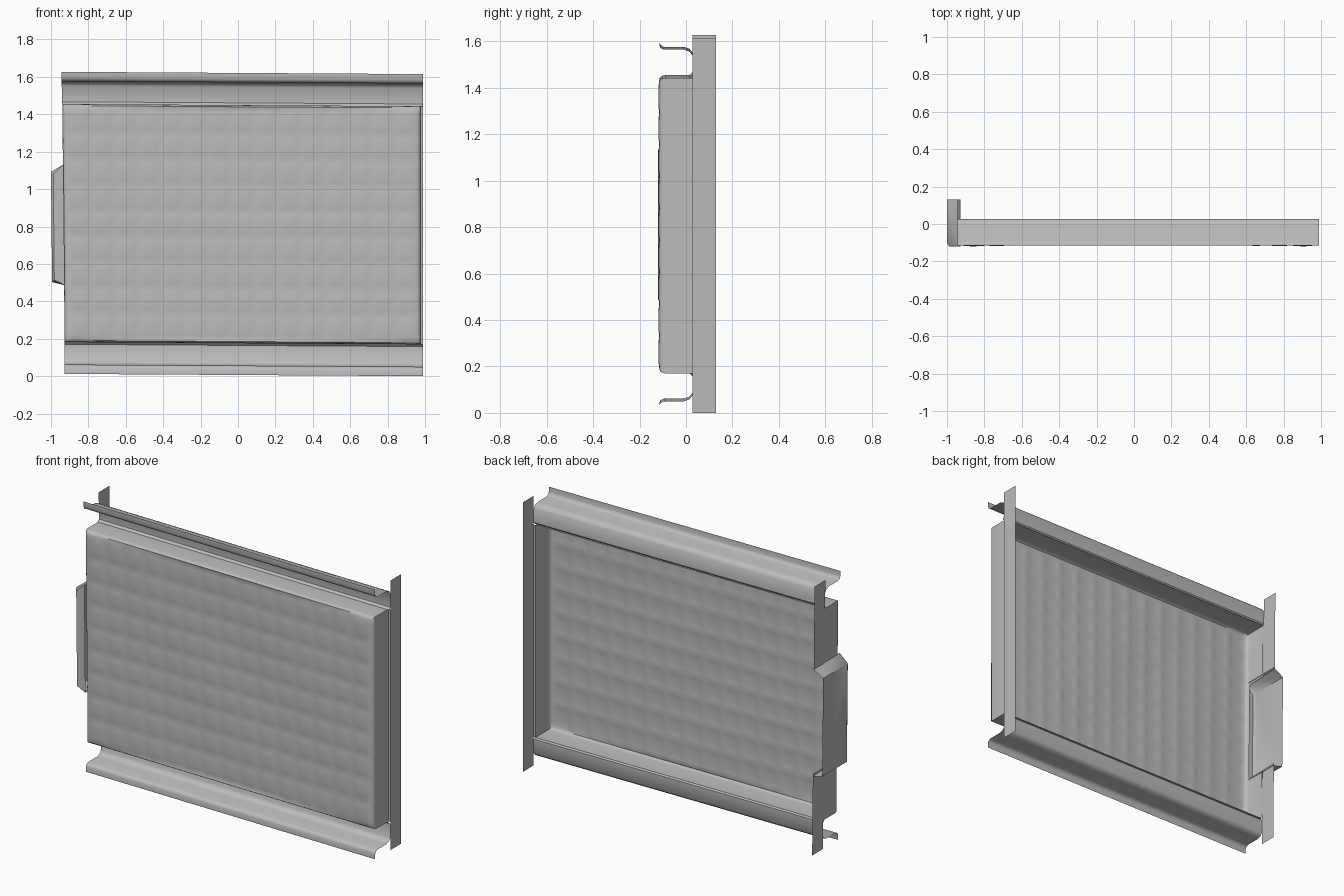
import bpy, bmesh, math

if "Cube" in bpy.data.objects:
    bpy.data.objects.remove(bpy.data.objects["Cube"])

GREY = (0.5, 0.5, 0.5, 1)
steel = bpy.data.materials.new("light grey metal")
steel.use_nodes = True
steel.diffuse_color = GREY
bsdf = steel.node_tree.nodes["Principled BSDF"]
bsdf.inputs["Base Color"].default_value = GREY
bsdf.inputs["Roughness"].default_value = 0.7

LEFT, RIGHT, FRONT, BACK, TOP = -0.935, 0.99, -0.115, 0.13, 1.615
PANEL_LOW, PANEL_HIGH = 0.17, 1.443
RECESS = 0.028


def finish(bm, name, angle=40):
    # Slightly out-of-square shape shared by every part
    for v in bm.verts:
        across = (RIGHT - v.co.x) / (RIGHT - LEFT)
        v.co.z += 0.012 * across
        v.co.x -= 0.016 * across * (v.co.z / TOP - 0.5)
    bmesh.ops.recalc_face_normals(bm, faces=bm.faces)
    mesh = bpy.data.meshes.new(name)
    bm.to_mesh(mesh)
    bm.free()
    mesh.materials.append(steel)
    obj = bpy.data.objects.new(name, mesh)
    bpy.context.collection.objects.link(obj)
    bpy.ops.object.select_all(action='DESELECT')
    obj.select_set(True)
    bpy.context.view_layer.objects.active = obj
    bpy.ops.object.shade_smooth_by_angle(angle=math.radians(angle))
    return obj


def sweep(name, profile, x0, x1, steps=12):
    """Sheet strip: a (y, z) profile carried along x."""
    bm = bmesh.new()
    rows = []
    for i in range(steps + 1):
        x = x0 + (x1 - x0) * i / steps
        rows.append([bm.verts.new((x, y, z)) for y, z in profile])
    for a, b in zip(rows, rows[1:]):
        for j in range(len(profile) - 1):
            bm.faces.new((a[j], a[j + 1], b[j + 1], b[j]))
    return finish(bm, name)


# Quilted tray panel: pillowed grid with a rounded rim and side walls
COLS, ROWS, SUB = 15, 9, 6
x0, x1 = LEFT + 0.02, RIGHT - 0.03
z0, z1 = PANEL_LOW + 0.018, PANEL_HIGH - 0.018
cx, cz = (x0 + x1) / 2, (z0 + z1) / 2
hx, hz = (x1 - x0) / 2, (z1 - z0) / 2
bm = bmesh.new()
bmesh.ops.create_grid(bm, x_segments=COLS * SUB, y_segments=ROWS * SUB, size=1)
for v in bm.verts:
    u, w = v.co.x, v.co.y
    pillow = abs(math.sin((u + 1) / 2 * COLS * math.pi)
                 * math.sin((w + 1) / 2 * ROWS * math.pi)) ** 0.5
    bow = 0.008 * (1 - u * u)
    ripple = 0.002 * math.sin(7 * u + 3 * w) * (1 - u * u) * (1 - w * w)
    v.co = (cx + hx * u, FRONT + bow - 0.005 * pillow + ripple, cz + hz * w)
edges = [e for e in bm.edges if e.is_boundary]
for grow, y in ((0.009, FRONT + 0.004), (0.015, FRONT + 0.012),
                (0.018, FRONT + 0.026), (0.018, RECESS)):
    new = bmesh.ops.extrude_edge_only(bm, edges=edges)["geom"]
    for v in (g for g in new if isinstance(g, bmesh.types.BMVert)):
        # Place each ring outside the front rectangle
        u = max(-1, min(1, (v.co.x - cx) / hx))
        w = max(-1, min(1, (v.co.z - cz) / hz))
        if abs(u) > 0.999:
            v.co.x = cx + math.copysign(hx + grow, u)
        if abs(w) > 0.999:
            v.co.z = cz + math.copysign(hz + grow, w)
        v.co.y = y
    edges = [g for g in new if isinstance(g, bmesh.types.BMEdge)]
# Open the wall into the side bracket
BR_LOW, BR_HIGH = 0.49, 1.11
opening = [f for f in bm.faces if f.calc_center_median().x < LEFT + 0.004
           and f.calc_center_median().y > FRONT + 0.026
           and BR_LOW < f.calc_center_median().z < BR_HIGH]
bmesh.ops.delete(bm, geom=opening, context='FACES')
finish(bm, "quilted_panel")

# Channel rails with curled lips, mirrored top to bottom
rail = [(FRONT, 0), (FRONT, 0.03), (FRONT + 0.006, 0.043), (FRONT + 0.02, 0.05),
        (-0.01, 0.05), (0.015, 0.058), (RECESS, 0.075),
        (RECESS, PANEL_LOW - 0.012), (RECESS - 0.012, PANEL_LOW)]
sweep("bottom_rail", rail, LEFT, RIGHT)
sweep("top_rail", [(y, TOP - z * (TOP - PANEL_HIGH) / PANEL_LOW) for y, z in rail],
      LEFT, RIGHT)


def plate(name, corners):
    bm = bmesh.new()
    bm.faces.new([bm.verts.new(c) for c in corners])
    return finish(bm, name)


def flange(name, x, low, high):
    plate(name, [(x, RECESS, low), (x, BACK, low), (x, BACK, high), (x, RECESS, high)])


# Rear side flanges
flange("left_flange", RIGHT, 0, TOP)
flange("right_flange_lower", LEFT, 0, BR_LOW)
flange("right_flange_upper", LEFT, BR_HIGH, TOP)

# Narrow ledge between the panel wall and the left flange
plate("left_ledge", [(x, RECESS, z) for x, z in
                     ((RIGHT - 0.013, PANEL_LOW), (RIGHT, PANEL_LOW),
                      (RIGHT, PANEL_HIGH), (RIGHT - 0.013, PANEL_HIGH))])

# Hollow side bracket, open to the inside and the back
OUT, SLOPE, ROUND = -0.997, 0.03, 0.012
bm = bmesh.new()
loops = []
for y, inset in ((BACK, 0), (FRONT + ROUND, 0), (FRONT - 0.006, ROUND)):
    ox = OUT + inset
    loops.append([bm.verts.new((x, y, z)) for x, z in
                  ((LEFT + 0.005, BR_LOW - 0.015), (ox, BR_LOW + inset),
                   (ox, BR_HIGH - SLOPE - inset), (LEFT + 0.005, BR_HIGH + 0.01))])
for a, b in zip(loops, loops[1:]):
    for i in range(3):
        bm.faces.new((a[i], a[i + 1], b[i + 1], b[i]))
bm.faces.new(loops[-1])
finish(bm, "side_bracket", 50)
